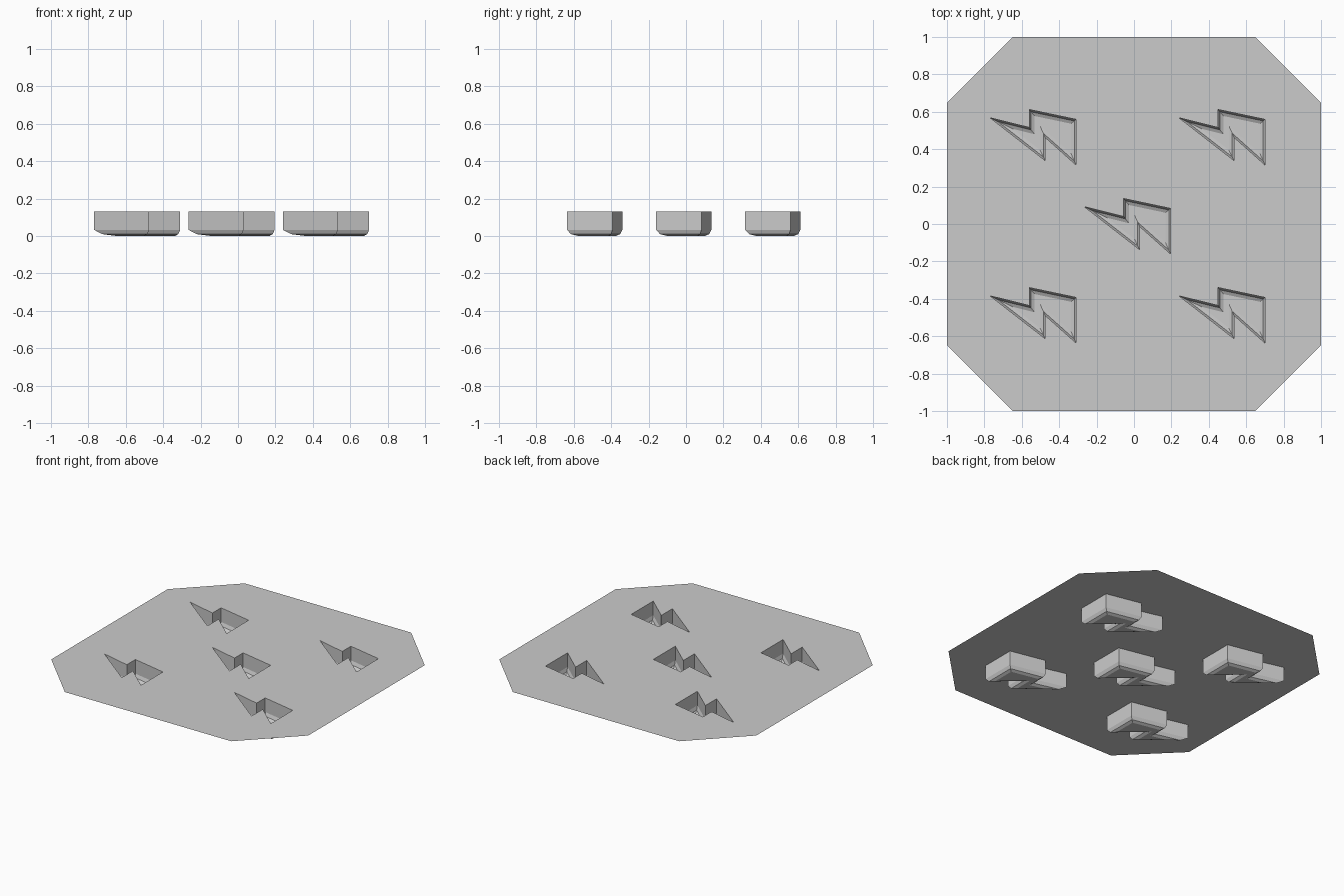
import bpy, bmesh
from mathutils import Vector

if "Cube" in bpy.data.objects:
    bpy.data.objects.remove(bpy.data.objects["Cube"])

TOP = 0.132
# Zigzag outline of one recess, counter-clockwise
BOLT = [Vector(p) for p in [(-0.265, 0.092), (0.03, -0.137), (0.03, -0.013),
        (0.196, -0.161), (0.196, 0.083), (-0.055, 0.136), (-0.055, 0.04)]]
# Wall profile: inset from the outline, height
PROFILE = [(0, TOP), (0, 0.033), (0.01, 0.01), (0.028, 0.0)]
CENTRES = [(0, 0), (-0.505, -0.476), (0.505, -0.476), (-0.505, 0.476), (0.505, 0.476)]
C = 0.647
PLATE = [(-C, -1), (C, -1), (1, -C), (1, C), (C, 1), (-C, 1), (-1, C), (-1, -C)]


def inset(pts, d):
    """Mitred inward offset of a counter-clockwise outline."""
    out = []
    for i, p in enumerate(pts):
        a = (p - pts[i - 1]).normalized()
        b = (pts[(i + 1) % len(pts)] - p).normalized()
        n1, n2 = Vector((-a.y, a.x)), Vector((-b.y, b.x))
        out.append(p + (n1 + n2) * d / (1 + n1.dot(n2)))
    return out


def finish(bm, name, loc=(0, 0, 0)):
    me = bpy.data.meshes.new(name)
    bm.to_mesh(me)
    bm.free()
    ob = bpy.data.objects.new(name, me)
    ob.location = loc
    bpy.context.collection.objects.link(ob)


def add_loop(bm, pts, z):
    vs = [bm.verts.new((p[0], p[1], z)) for p in pts]
    return [bm.edges.new((vs[i - 1], vs[i])) for i in range(len(vs))]


# Thin eight-sided sheet with five openings
bm = bmesh.new()
edges = add_loop(bm, PLATE, TOP)
for cx, cy in CENTRES:
    edges += add_loop(bm, [(p.x + cx, p.y + cy) for p in BOLT], TOP)
bmesh.ops.triangle_fill(bm, use_beauty=True, use_dissolve=False,
                        edges=edges, normal=(0, 0, 1))
for f in bm.faces:
    f.normal_update()
    if f.normal.z < 0:
        f.normal_flip()
finish(bm, "sheet")

# Recessed pockets with a rounded lower edge, open at the top
for k, (cx, cy) in enumerate(CENTRES):
    bm = bmesh.new()
    rings = [[bm.verts.new((p.x, p.y, z)) for p in inset(BOLT, d)] for d, z in PROFILE]
    for upper, lower in zip(rings, rings[1:]):
        for i in range(len(BOLT)):
            bm.faces.new((upper[i - 1], upper[i], lower[i], lower[i - 1]))
    bm.faces.new(rings[-1])
    finish(bm, f"pocket_{k + 1}", (cx, cy, 0))
